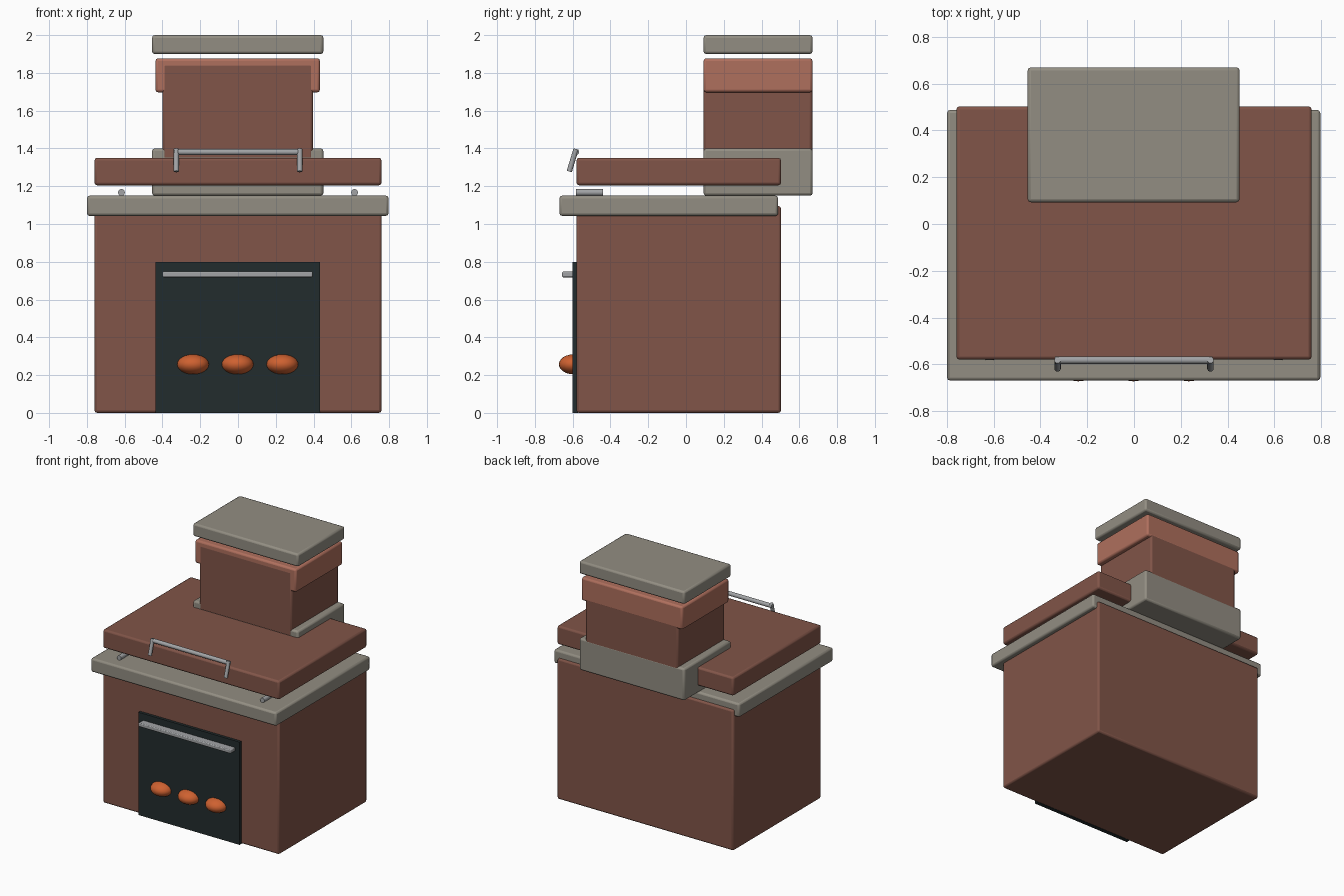
import bpy, math
from mathutils import Vector

if "Cube" in bpy.data.objects:
    bpy.data.objects.remove(bpy.data.objects["Cube"])


def material(name, r, g, b):
    m = bpy.data.materials.new(name)
    m.diffuse_color = (r, g, b, 1)
    m.use_nodes = True
    m.node_tree.nodes["Principled BSDF"].inputs["Base Color"].default_value = m.diffuse_color
    return m


BRICK = material("brick", 0.22, 0.09, 0.065)
CLAY = material("light_clay", 0.43, 0.16, 0.11)
STONE = material("stone", 0.29, 0.27, 0.225)
DARK = material("dark_opening", 0.016, 0.025, 0.026)
METAL = material("metal", 0.36, 0.37, 0.38)
EMBER = material("ember", 0.62, 0.12, 0.03)


def finish(name, mat):
    ob = bpy.context.object
    ob.name = name
    ob.data.materials.append(mat)
    bpy.ops.object.shade_smooth_by_angle(angle=math.radians(35))
    return ob


def block(name, x, y, z, mat, bevel=0.014):
    """Bevelled box from (min, max) ranges."""
    bpy.ops.mesh.primitive_cube_add(size=1, location=[sum(r) / 2 for r in (x, y, z)])
    ob = bpy.context.object
    ob.scale = [r[1] - r[0] for r in (x, y, z)]
    bpy.ops.object.transform_apply(location=False, rotation=False, scale=True)
    finish(name, mat)
    if bevel:
        mod = ob.modifiers.new("soft_edges", 'BEVEL')
        mod.width = bevel
        mod.segments = 2
    return ob


def rod(name, a, b, radius, mat):
    """Cylinder between two points."""
    a, b = Vector(a), Vector(b)
    d = b - a
    bpy.ops.mesh.primitive_cylinder_add(
        vertices=16, radius=radius, depth=d.length, location=(a + b) / 2,
        rotation=d.to_track_quat('Z', 'Y').to_euler())
    return finish(name, mat)


# Body, counter slab and roof slab
block("body", (-0.76, 0.76), (-0.58, 0.503), (0, 1.095), BRICK)
block("counter_slab", (-0.8, 0.797), (-0.67, 0.488), (1.043, 1.15), STONE)
block("roof_slab", (-0.76, 0.76), (-0.58, 0.503), (1.205, 1.35), BRICK)

# Chimney stack
STACK_Y = (0.093, 0.67)
block("chimney_base", (-0.455, 0.452), STACK_Y, (1.15, 1.4), STONE)
block("chimney_shaft", (-0.4, 0.398), (0.092, 0.669), (1.34, 1.85), BRICK)
block("chimney_collar", (-0.437, 0.434), STACK_Y, (1.697, 1.877), CLAY)
block("chimney_cap", (-0.455, 0.452), STACK_Y, (1.9, 2.0), STONE)

# Fire opening with its bar
block("fire_opening", (-0.437, 0.435), (-0.602, -0.57), (0, 0.8), DARK, 0)
block("opening_bar", (-0.4, 0.395), (-0.656, -0.595), (0.718, 0.748), METAL, 0.006)

# Glowing embers
for i, x in enumerate((-0.238, -0.002, 0.235)):
    bpy.ops.mesh.primitive_uv_sphere_add(segments=24, ring_count=12, radius=1,
                                         location=(x, -0.595, 0.257))
    bpy.context.object.scale = (0.085, 0.078, 0.053)
    bpy.ops.object.transform_apply(location=False, rotation=False, scale=True)
    finish(f"ember_{i + 1}", EMBER)

# Lifting handle on the roof slab
rod("handle_bar", (-0.338, -0.582, 1.381), (0.335, -0.582, 1.381), 0.016, METAL)
for side, s in (("left", -1), ("right", 1)):
    rod(f"handle_post_{side}", (s * 0.327, -0.582, 1.397), (s * 0.327, -0.618, 1.278), 0.014, METAL)
    # Small pegs between counter and roof
    rod(f"peg_{side}", (s * 0.617, -0.582, 1.167), (s * 0.617, -0.44, 1.167), 0.018, METAL)
